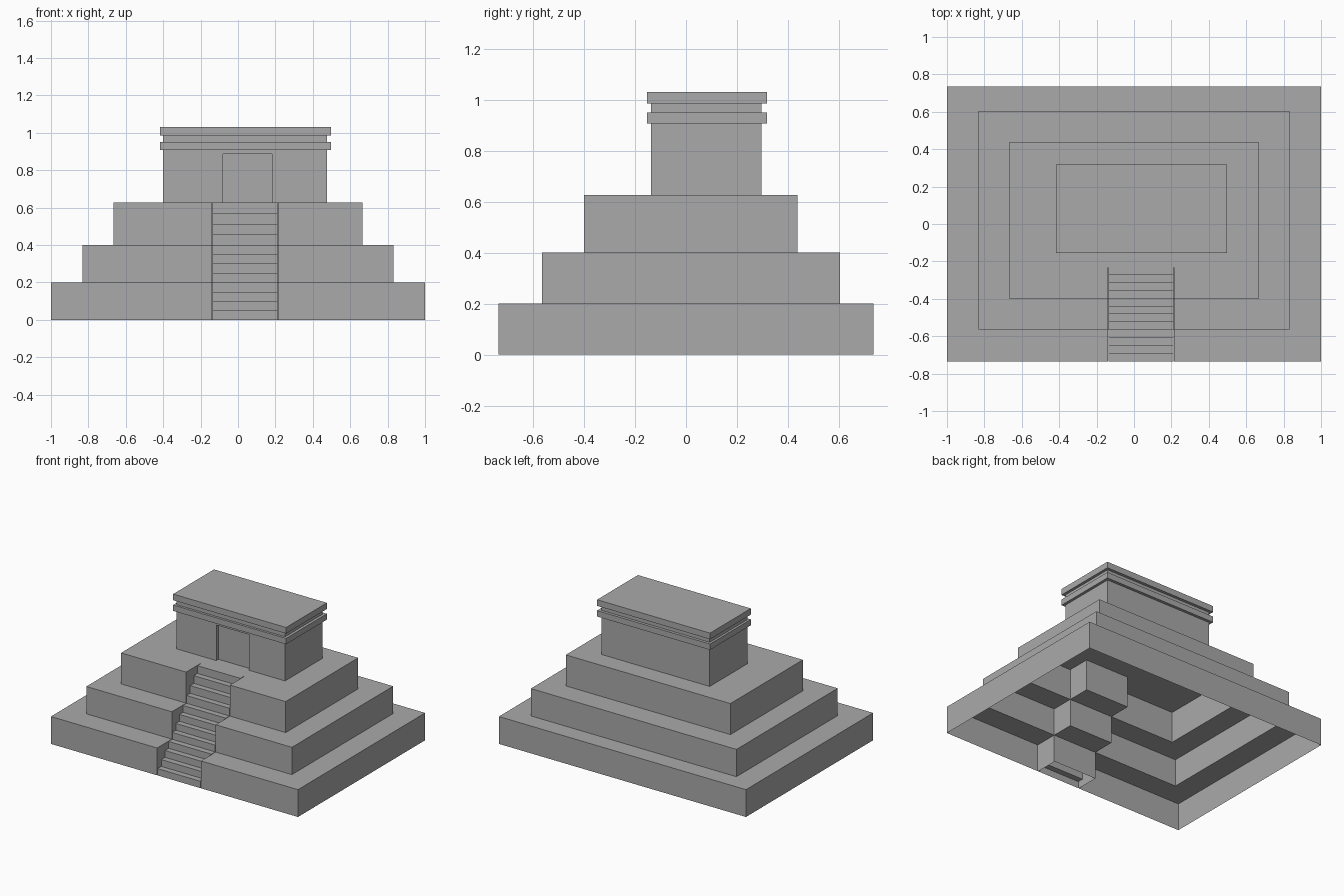
import bpy
import bmesh

cube = bpy.data.objects.get("Cube")
if cube:
    bpy.data.objects.remove(cube, do_unlink=True)

# One stone colour for everything
stone = bpy.data.materials.new("grey_stone")
stone.use_nodes = True
stone.diffuse_color = (0.4, 0.4, 0.4, 1)
stone.node_tree.nodes["Principled BSDF"].inputs["Base Color"].default_value = (0.4, 0.4, 0.4, 1)


def finish(name, bm):
    mesh = bpy.data.meshes.new(name)
    bm.to_mesh(mesh)
    bm.free()
    mesh.materials.append(stone)
    obj = bpy.data.objects.new(name, mesh)
    bpy.context.collection.objects.link(obj)
    return obj


def face(bm, points):
    return bm.faces.new([bm.verts.new(p) for p in points])


def flat(bm, x0, x1, y0, y1, z):
    """Upward-facing rectangle."""
    face(bm, [(x0, y0, z), (x1, y0, z), (x1, y1, z), (x0, y1, z)])


def box(name, x0, x1, y0, y1, z0, z1):
    bm = bmesh.new()
    bmesh.ops.create_cube(bm, size=1)
    for v in bm.verts:
        v.co = (x1 if v.co.x > 0 else x0, y1 if v.co.y > 0 else y0, z1 if v.co.z > 0 else z0)
    return finish(name, bm)


STAIR_L, STAIR_R, GAP = -0.14, 0.215, 0.004

# Hollow tiers: half width, front y, back y, bottom z, top z, back of stair notch
tiers = [
    ("lower", 1.0, -0.735, 0.735, 0.0, 0.2, -0.565),
    ("middle", 0.832, -0.565, 0.605, 0.2, 0.4, -0.4),
    ("upper", 0.666, -0.4, 0.438, 0.4, 0.627, -0.232),
]

for i, (label, w, front, back, z0, z1, notch) in enumerate(tiers):
    # Outer walls, with the stair notch folded into the front
    outline = [(-w, front), (STAIR_L, front), (STAIR_L, notch), (STAIR_R, notch),
               (STAIR_R, front), (w, front), (w, back), (-w, back)]
    bm = bmesh.new()
    for a, b in zip(outline, outline[1:] + outline[:1]):
        if a[1] == b[1] == notch or a != b:
            face(bm, [(*a, z0), (*b, z0), (*b, z1), (*a, z1)])
    # Terrace around the next tier, or the closed platform on top
    if i + 1 < len(tiers):
        _, nw, nfront, nback, _, _, _ = tiers[i + 1]
        flat(bm, -w, STAIR_L, front, nfront, z1)
        flat(bm, STAIR_R, w, front, nfront, z1)
        flat(bm, -w, -nw, nfront, nback, z1)
        flat(bm, nw, w, nfront, nback, z1)
        flat(bm, -w, w, nback, back, z1)
    else:
        face(bm, [(x, y, z1) for x, y in outline])
    # Notch floor above the open base
    if i:
        flat(bm, STAIR_L, STAIR_R, front, notch, z0)
    finish(label + "_tier", bm)

    # Stair flight: four risers and treads, open underneath
    bm = bmesh.new()
    xl, xr = STAIR_L + GAP, STAIR_R - GAP
    steps = 4
    run, rise = (notch - front) / steps, (z1 - z0) / steps
    for s in range(steps):
        y, z, top = front + s * run, z0 + s * rise, z0 + (s + 1) * rise
        face(bm, [(xl, y, z), (xr, y, z), (xr, y, top), (xl, y, top)])
        flat(bm, xl, xr, y, y + run, top)
        face(bm, [(xl, y + run, z0), (xl, y, z0), (xl, y, top), (xl, y + run, top)])
        face(bm, [(xr, y, z0), (xr, y + run, z0), (xr, y + run, top), (xr, y, top)])
    finish(label + "_stairs", bm)

# Temple with a shallow doorway
temple = box("temple_walls", -0.4, 0.477, -0.137, 0.297, 0.627, 0.907)
cutter = box("doorway_cutter", -0.08, 0.183, -0.2, -0.112, 0.6, 0.887)
cutter.hide_render = True
cutter.hide_viewport = True
cut = temple.modifiers.new("doorway", "BOOLEAN")
cut.operation = "DIFFERENCE"
cut.object = cutter

# Layered roof
box("lower_cornice", -0.417, 0.497, -0.154, 0.318, 0.907, 0.95)
box("roof_band", -0.4, 0.477, -0.137, 0.297, 0.95, 0.985)
box("roof_slab", -0.417, 0.497, -0.154, 0.318, 0.985, 1.03)
